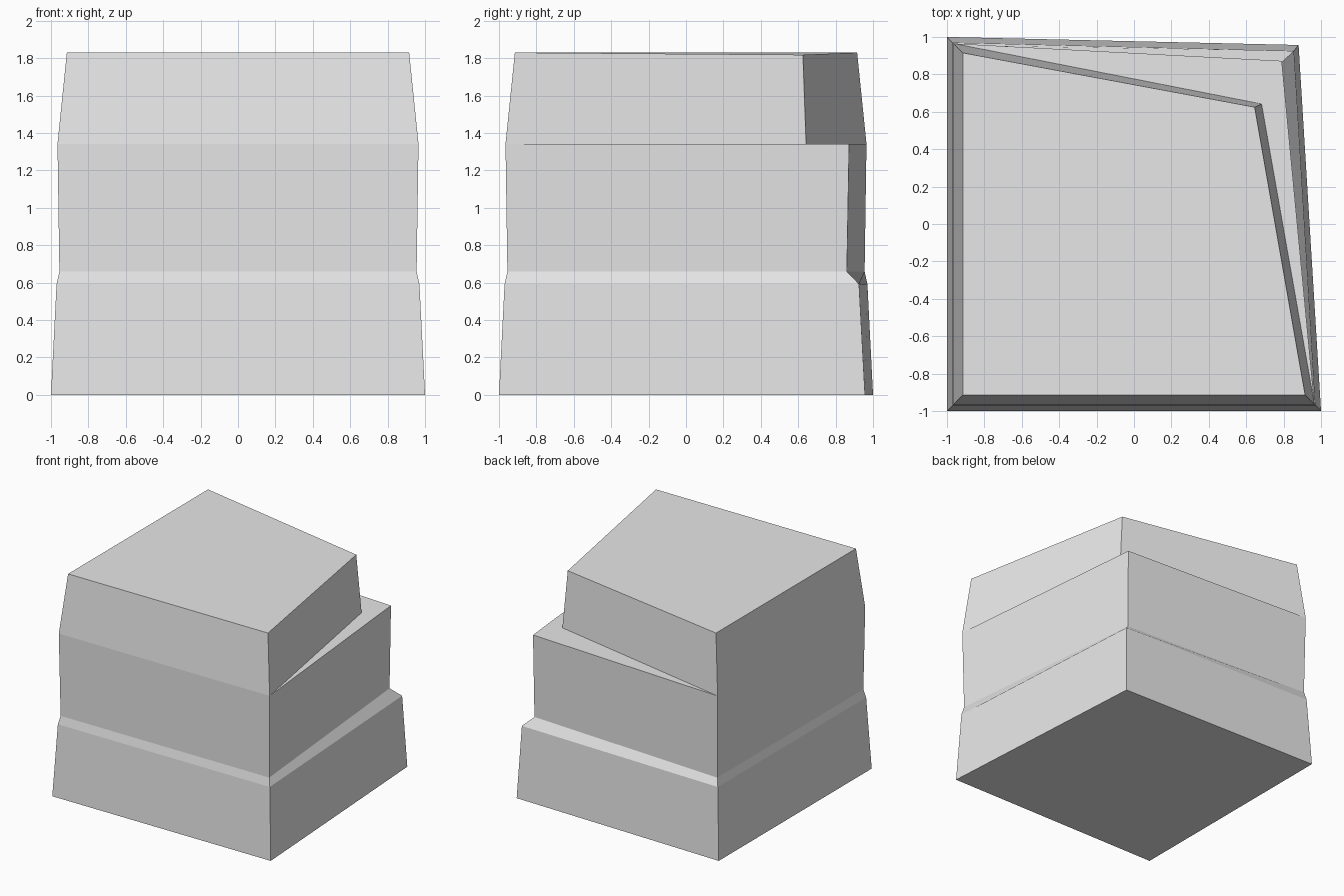
import bpy
import bmesh

cube = bpy.data.objects.get("Cube")
if cube:
    bpy.data.objects.remove(cube, do_unlink=True)

stone = bpy.data.materials.new("plain grey")
stone.use_nodes = True
grey = (0.8, 0.8, 0.8, 1)
stone.diffuse_color = grey
stone.node_tree.nodes["Principled BSDF"].inputs["Base Color"].default_value = grey

# Each level: height, half width, pulled-in back corner (x, y, z)
levels = [
    (0.0, 1.0, (0.88, 0.957, 0.0)),
    (0.592, 0.97, (0.855, 0.925, 0.592)),
    (0.66, 0.955, (0.785, 0.86, 0.66)),
    (1.342, 0.965, (0.79, 0.872, 1.342)),
    (1.342, 0.965, (0.682, 0.642, 1.342)),
    (1.83, 0.915, (0.645, 0.625, 1.818)),
]

bm = bmesh.new()
rings = []
for z, h, corner in levels:
    points = [(-h, -h, z), (h, -h, z), corner, (-h, h, z)]
    rings.append([bm.verts.new(p) for p in points])

# Walls and the ledge between successive levels
for low, high in zip(rings, rings[1:]):
    for i in range(4):
        j = (i + 1) % 4
        bm.faces.new((low[i], low[j], high[j], high[i]))

# Closed base and roof
bm.faces.new(rings[0][::-1])
bm.faces.new(rings[-1])
bmesh.ops.remove_doubles(bm, verts=bm.verts[:], dist=0.0001)
bmesh.ops.recalc_face_normals(bm, faces=bm.faces[:])

mesh = bpy.data.meshes.new("stepped_block")
bm.to_mesh(mesh)
bm.free()
mesh.materials.append(stone)
block = bpy.data.objects.new("stepped_block", mesh)
bpy.context.collection.objects.link(block)
